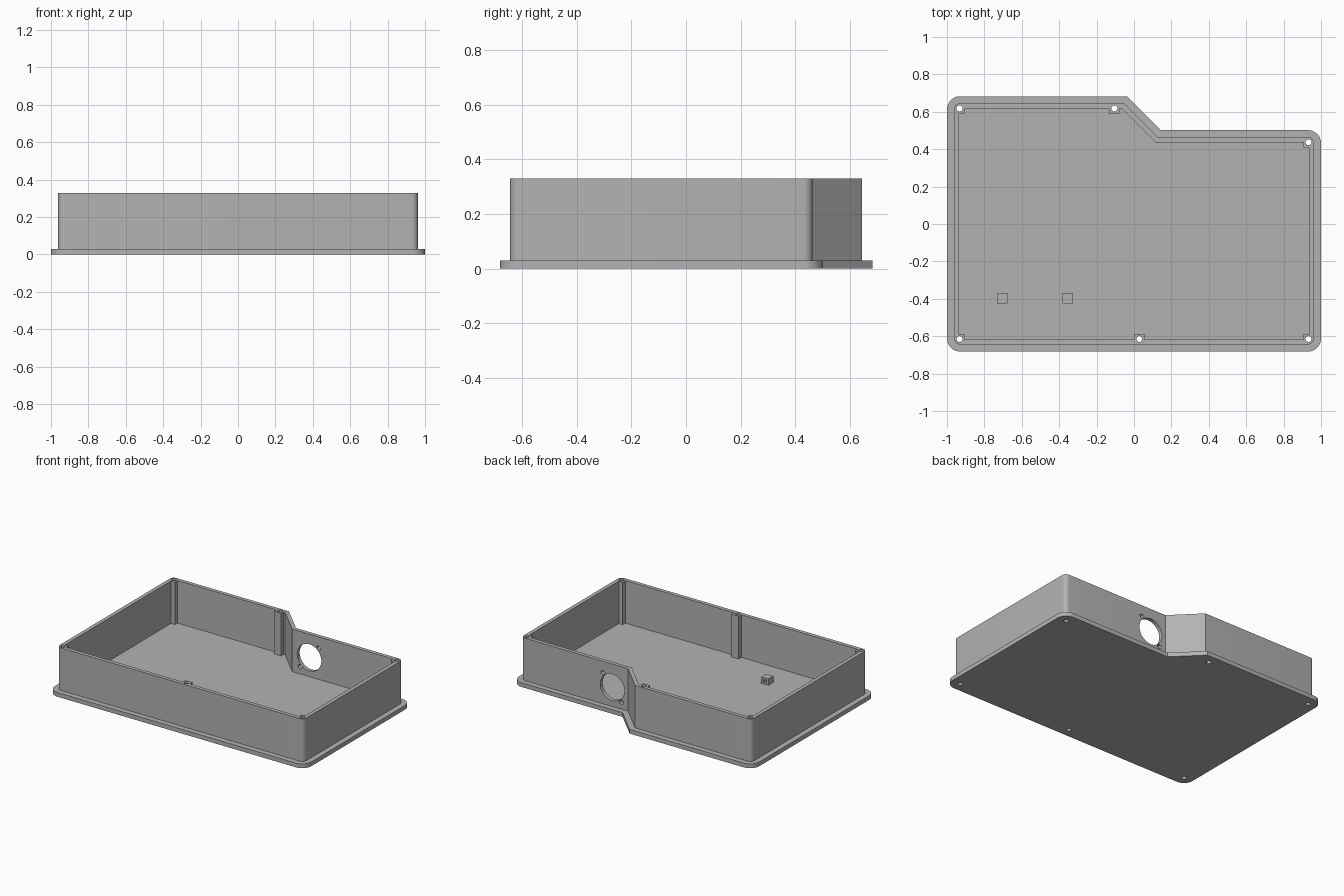
import bpy, bmesh, math
from mathutils import Vector, Matrix

if "Cube" in bpy.data.objects:
    bpy.data.objects.remove(bpy.data.objects["Cube"], do_unlink=True)

grey = bpy.data.materials.new("plain grey")
grey.use_nodes = True
COLOUR = (0.45, 0.45, 0.45, 1)
grey.diffuse_color = COLOUR
grey.node_tree.nodes["Principled BSDF"].inputs["Base Color"].default_value = COLOUR

# Footprint of the flange, counter-clockwise, with the angled notch at the back
FOOTPRINT = [(-1, -0.682), (1, -0.682), (1, 0.502), (0.143, 0.502),
             (-0.038, 0.683), (-1, 0.683)]
FLOOR, TOP = 0.03, 0.33
SCREWS = [(-0.933, 0.618), (-0.105, 0.618), (0.933, 0.437),
          (0.933, -0.615), (0.028, -0.615), (-0.933, -0.615)]


def outline(inset, radius, steps=8):
    """Inset the footprint and round its square corners."""
    pts = [Vector(p) for p in FOOTPRINT]
    result = []
    for i, p in enumerate(pts):
        d1 = (p - pts[i - 1]).normalized()
        d2 = (pts[(i + 1) % len(pts)] - p).normalized()
        n1, n2 = Vector((-d1.y, d1.x)), Vector((-d2.y, d2.x))
        corner = p + (n1 + n2) * inset / (1 + n1.dot(n2))
        if radius and abs(d1.dot(d2)) < 0.01:
            centre = corner + (n1 + n2) * radius
            for k in range(steps + 1):
                a = math.pi / 2 * k / steps
                result.append(centre - (n1 * math.cos(a) + n2 * math.sin(a)) * radius)
        else:
            result.append(corner)
    return result


def make_object(name, bm):
    bmesh.ops.recalc_face_normals(bm, faces=bm.faces)
    mesh = bpy.data.meshes.new(name)
    bm.to_mesh(mesh)
    bm.free()
    mesh.materials.append(grey)
    obj = bpy.data.objects.new(name, mesh)
    bpy.context.collection.objects.link(obj)
    return obj


def prism(name, points, z0, z1):
    bm = bmesh.new()
    face = bm.faces.new([bm.verts.new((p.x, p.y, z0)) for p in points])
    ext = bmesh.ops.extrude_face_region(bm, geom=[face])
    verts = [v for v in ext["geom"] if isinstance(v, bmesh.types.BMVert)]
    bmesh.ops.translate(bm, verts=verts, vec=(0, 0, z1 - z0))
    return make_object(name, bm)


def add_box(bm, centre, size):
    bmesh.ops.create_cube(bm, size=1, matrix=Matrix.Translation(centre) @ Matrix.Diagonal((*size, 1)))


def add_rod(bm, centre, radius, length, axis="Z", sides=32):
    turn = Matrix.Rotation(math.pi / 2, 4, "X") if axis == "Y" else Matrix()
    bmesh.ops.create_cone(bm, cap_ends=True, segments=sides, radius1=radius, radius2=radius,
                          depth=length, matrix=Matrix.Translation(centre) @ turn)


def combine(target, tool, operation):
    """Apply a boolean and discard its tool."""
    mod = target.modifiers.new(operation.lower(), "BOOLEAN")
    mod.operation, mod.object, mod.solver = operation, tool, "EXACT"
    bpy.ops.object.select_all(action="DESELECT")
    bpy.context.view_layer.objects.active = target
    target.select_set(True)
    bpy.ops.object.modifier_apply(modifier=mod.name)
    bpy.data.objects.remove(tool, do_unlink=True)


# Flanged tray: base plate plus a solid block that is then hollowed
tray = prism("tray", outline(0, 0.07), 0, FLOOR)
combine(tray, prism("wall_block", outline(0.038, 0.032), FLOOR / 2, TOP), "UNION")

# The cavity leaves the square screw posts standing
cavity = prism("cavity", outline(0.065, 0), FLOOR, TOP + 0.1)
bm = bmesh.new()
for x, y in SCREWS:
    add_box(bm, (x, y, TOP / 2), (0.055, 0.055, 1))
combine(cavity, make_object("posts", bm), "DIFFERENCE")
combine(tray, cavity, "DIFFERENCE")

# Vertical screw holes
bm = bmesh.new()
for x, y in SCREWS:
    add_rod(bm, (x, y, TOP / 2), 0.016, 1, sides=24)
combine(tray, make_object("screw_holes", bm), "DIFFERENCE")

# Round port in the back wall with two fixing holes on a diagonal
bm = bmesh.new()
px, py, pz = 0.25, 0.45, 0.165
add_rod(bm, (px, py, pz), 0.094, 0.12, "Y", 48)
for side in (-1, 1):
    add_rod(bm, (px + side * 0.073, py, pz + side * 0.085), 0.0155, 0.12, "Y", 24)
combine(tray, make_object("port_holes", bm), "DIFFERENCE")

# Small tie blocks on the floor, each with a tunnel from front to back
parts = [tray]
for name, x in (("right_tie_block", -0.705), ("left_tie_block", -0.355)):
    bm = bmesh.new()
    add_box(bm, (x, -0.398, FLOOR + 0.0225), (0.056, 0.056, 0.045))
    block = make_object(name, bm)
    bm = bmesh.new()
    add_box(bm, (x, -0.398, FLOOR + 0.02), (0.026, 0.2, 0.02))
    combine(block, make_object("tunnel", bm), "DIFFERENCE")
    parts.append(block)

# Smooth rounded corners and bores, keep other edges crisp
bpy.ops.object.select_all(action="DESELECT")
for obj in parts:
    obj.select_set(True)
bpy.context.view_layer.objects.active = tray
bpy.ops.object.shade_smooth_by_angle(angle=math.radians(30))
